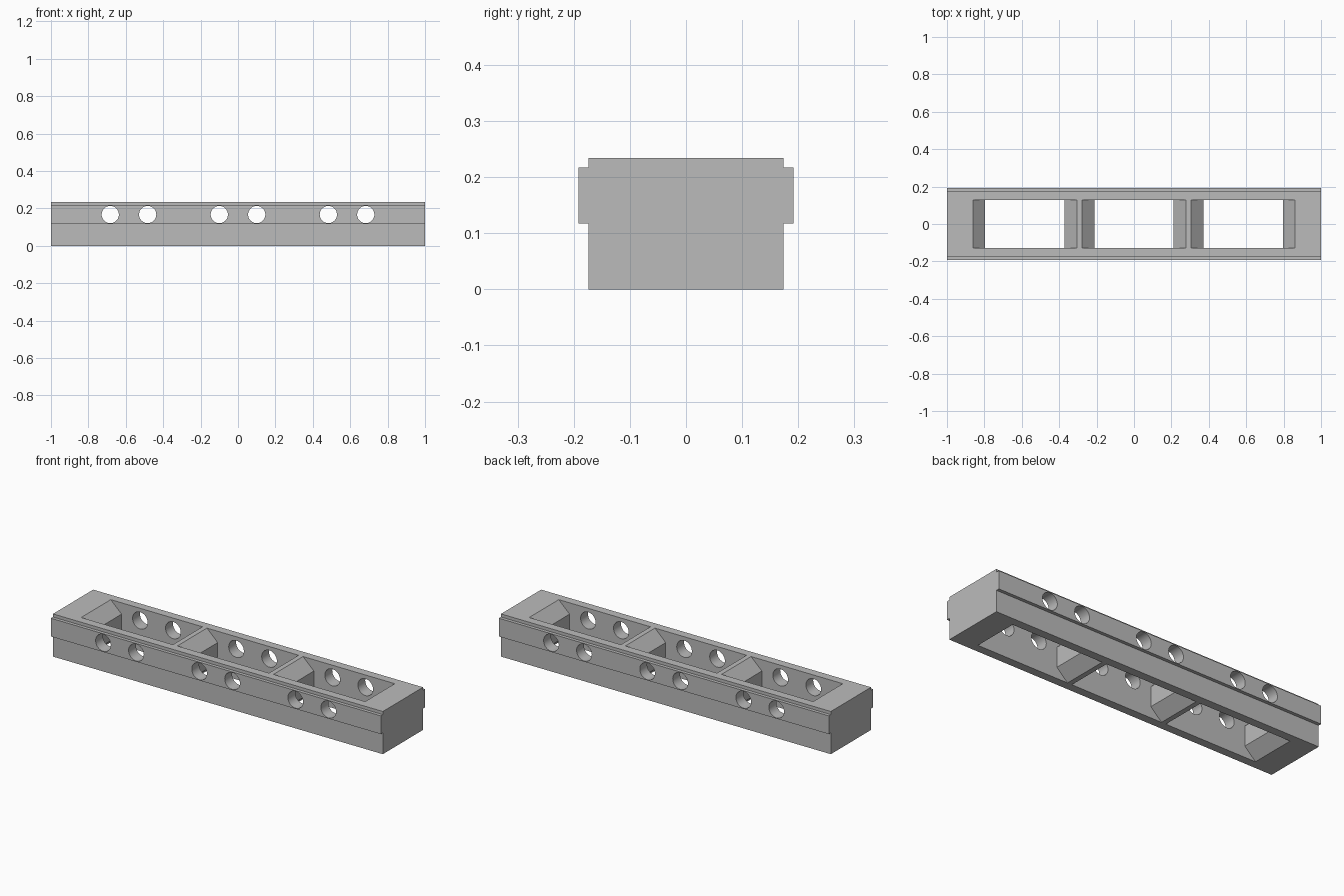
import bpy
import bmesh
from mathutils import Vector

cube = bpy.data.objects.get("Cube")
if cube:
    bpy.data.objects.remove(cube, do_unlink=True)

HEIGHT = 0.234
CENTRES = (-0.583, 0, 0.583)

grey = bpy.data.materials.new("plain grey")
grey.use_nodes = True
grey.diffuse_color = (0.5, 0.5, 0.5, 1)
grey.node_tree.nodes["Principled BSDF"].inputs["Base Color"].default_value = grey.diffuse_color


def prism(name, outline, sweep):
    """Extrude a closed outline of points along a vector."""
    bm = bmesh.new()
    face = bm.faces.new([bm.verts.new(p) for p in outline])
    cap = bmesh.ops.extrude_face_region(bm, geom=[face])
    moved = [v for v in cap["geom"] if isinstance(v, bmesh.types.BMVert)]
    bmesh.ops.translate(bm, verts=moved, vec=Vector(sweep))
    bmesh.ops.recalc_face_normals(bm, faces=bm.faces)
    mesh = bpy.data.meshes.new(name)
    bm.to_mesh(mesh)
    bm.free()
    mesh.materials.append(grey)
    obj = bpy.data.objects.new(name, mesh)
    bpy.context.collection.objects.link(obj)
    return obj


def cut(target, cutter):
    """Subtract the cutter from the target and discard it."""
    cutter.hide_render = True
    mod = target.modifiers.new("cut", 'BOOLEAN')
    mod.operation = 'DIFFERENCE'
    mod.solver = 'EXACT'
    mod.object = cutter
    bpy.context.view_layer.objects.active = target
    bpy.ops.object.modifier_apply(modifier=mod.name)
    bpy.data.objects.remove(cutter, do_unlink=True)


# Body: stepped cross-section with a side rail, swept along x
half = [(0.174, 0), (0.174, 0.117), (0.192, 0.117),
        (0.192, 0.217), (0.174, 0.217), (0.174, HEIGHT)]
section = half + [(-y, z) for y, z in reversed(half)]
body = prism("slotted_rail_body", [(-1, y, z) for y, z in section], (2, 0, 0))

# Windows: narrow in the middle, flared towards top and bottom
WIDE, NARROW, FLARE, OVER = 0.278, 0.2125, 0.062, 0.02
spread = WIDE + OVER * (WIDE - NARROW) / FLARE
side = [(spread, -OVER), (NARROW, FLARE),
        (NARROW, HEIGHT - FLARE), (spread, HEIGHT + OVER)]
window = side + [(-x, z) for x, z in reversed(side)]
for cx in CENTRES:
    cut(body, prism("window_cutter", [(cx + x, -0.128, z) for x, z in window], (0, 0.256, 0)))

# Round cross holes, two per window
for cx in CENTRES:
    for dx in (-0.1, 0.1):
        bpy.ops.mesh.primitive_cylinder_add(vertices=48, radius=0.046, depth=1,
                                            location=(cx + dx, 0, 0.167),
                                            rotation=(1.5708, 0, 0))
        drill = bpy.context.object
        drill.data.materials.append(grey)
        cut(body, drill)

# Smooth bores, crisp edges
bpy.ops.object.select_all(action='DESELECT')
body.select_set(True)
bpy.context.view_layer.objects.active = body
bpy.ops.object.shade_smooth_by_angle(angle=0.5)
